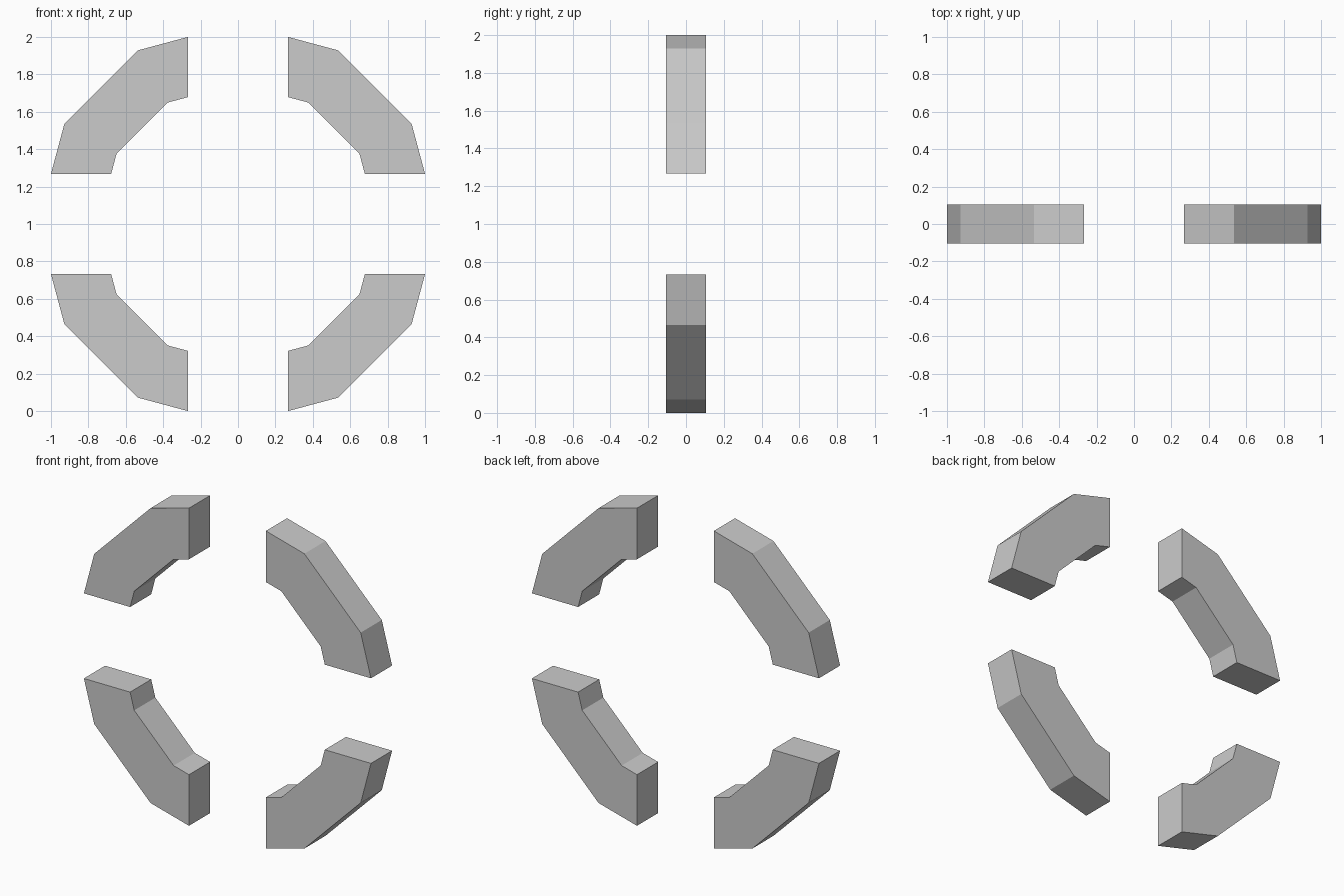
import bpy, bmesh, math

if "Cube" in bpy.data.objects:
    bpy.data.objects.remove(bpy.data.objects["Cube"])

HALF_GAP = 0.268      # half width of the cross-shaped gap
OUTER = 1.0718        # corner radius of the outer 12-sided ring
INNER = 0.75          # corner radius of the inner 12-sided ring
HALF_DEPTH = 0.105
CENTRE_Z = 1.0


def arc(radius):
    """Quarter of a 12-sided ring, trimmed where it meets the gap."""
    c, s = radius * math.cos(math.pi / 6), radius * math.sin(math.pi / 6)
    end = radius - (radius - c) * HALF_GAP / s
    return [(end, HALF_GAP), (c, s), (s, c), (HALF_GAP, end)]


def ring_segment(name, sx, sz):
    bm = bmesh.new()
    profile = arc(OUTER) + arc(INNER)[::-1]
    face = bm.faces.new([bm.verts.new((sx * x, -HALF_DEPTH, CENTRE_Z + sz * z))
                         for x, z in profile])
    # Extrude the flat profile through the depth
    new = bmesh.ops.extrude_face_region(bm, geom=[face])["geom"]
    bmesh.ops.translate(bm, vec=(0, 2 * HALF_DEPTH, 0),
                        verts=[v for v in new if isinstance(v, bmesh.types.BMVert)])
    bmesh.ops.recalc_face_normals(bm, faces=bm.faces)
    mesh = bpy.data.meshes.new(name)
    bm.to_mesh(mesh)
    bm.free()
    bpy.context.collection.objects.link(bpy.data.objects.new(name, mesh))


# Four mirrored corner segments
for side, sx in (("left", -1), ("right", 1)):
    for level, sz in (("lower", -1), ("upper", 1)):
        ring_segment(f"{level}_{side}_ring_segment", sx, sz)
